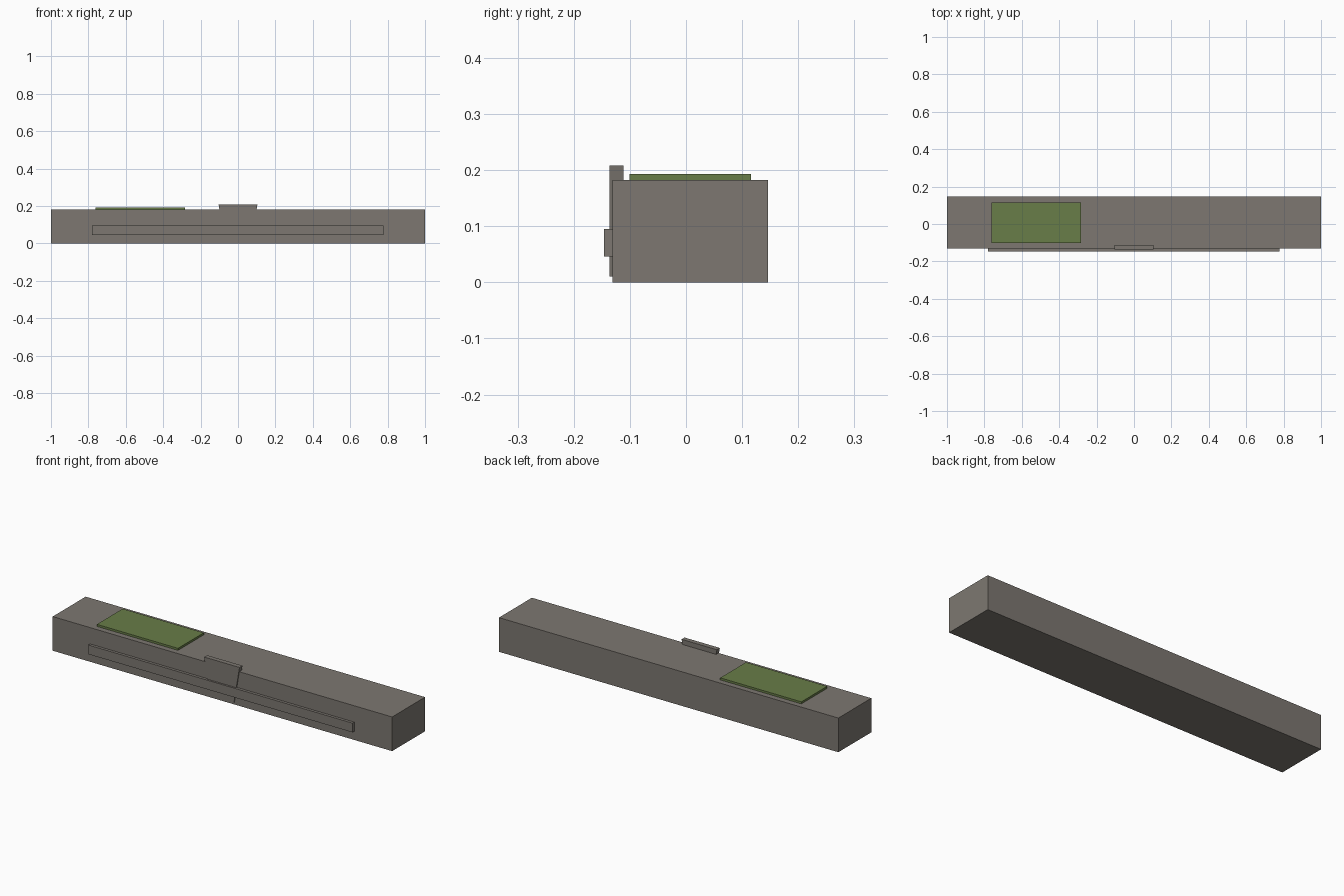
import bpy

if "Cube" in bpy.data.objects:
    bpy.data.objects.remove(bpy.data.objects["Cube"])


def make_material(name, rgb):
    mat = bpy.data.materials.new(name)
    mat.use_nodes = True
    color = (*rgb, 1)
    mat.diffuse_color = color
    mat.node_tree.nodes["Principled BSDF"].inputs["Base Color"].default_value = color
    return mat


def make_box(name, x, y, z, mat, bottom_scale=1):
    """Box between (min, max) pairs; bottom_scale narrows its lower edge in x."""
    spans = (x, y, z)
    centre = [(a + b) / 2 for a, b in spans]
    bpy.ops.mesh.primitive_cube_add(size=1, location=centre)
    obj = bpy.context.object
    obj.name = name
    for vert in obj.data.vertices:
        low = vert.co.z < 0
        for axis, (a, b) in enumerate(spans):
            vert.co[axis] *= b - a
        if low:
            vert.co.x *= bottom_scale
    obj.data.materials.append(mat)
    return obj


stone = make_material("warm grey", (0.205, 0.187, 0.165))
green = make_material("moss green", (0.14, 0.205, 0.065))

# Long main block
make_box("main_beam", (-1, 1), (-0.131, 0.146), (0, 0.182), stone)

# Raised band along the front
make_box("front_band", (-0.78, 0.777), (-0.146, -0.121), (0.046, 0.095), stone)

# Tapered keystone standing proud of the front and top
make_box("keystone", (-0.104, 0.104), (-0.136, -0.111), (0.01, 0.208), stone,
         bottom_scale=0.68)

# Thin moss patch on the top
make_box("moss_patch", (-0.761, -0.283), (-0.101, 0.116), (0.176, 0.193), green)
